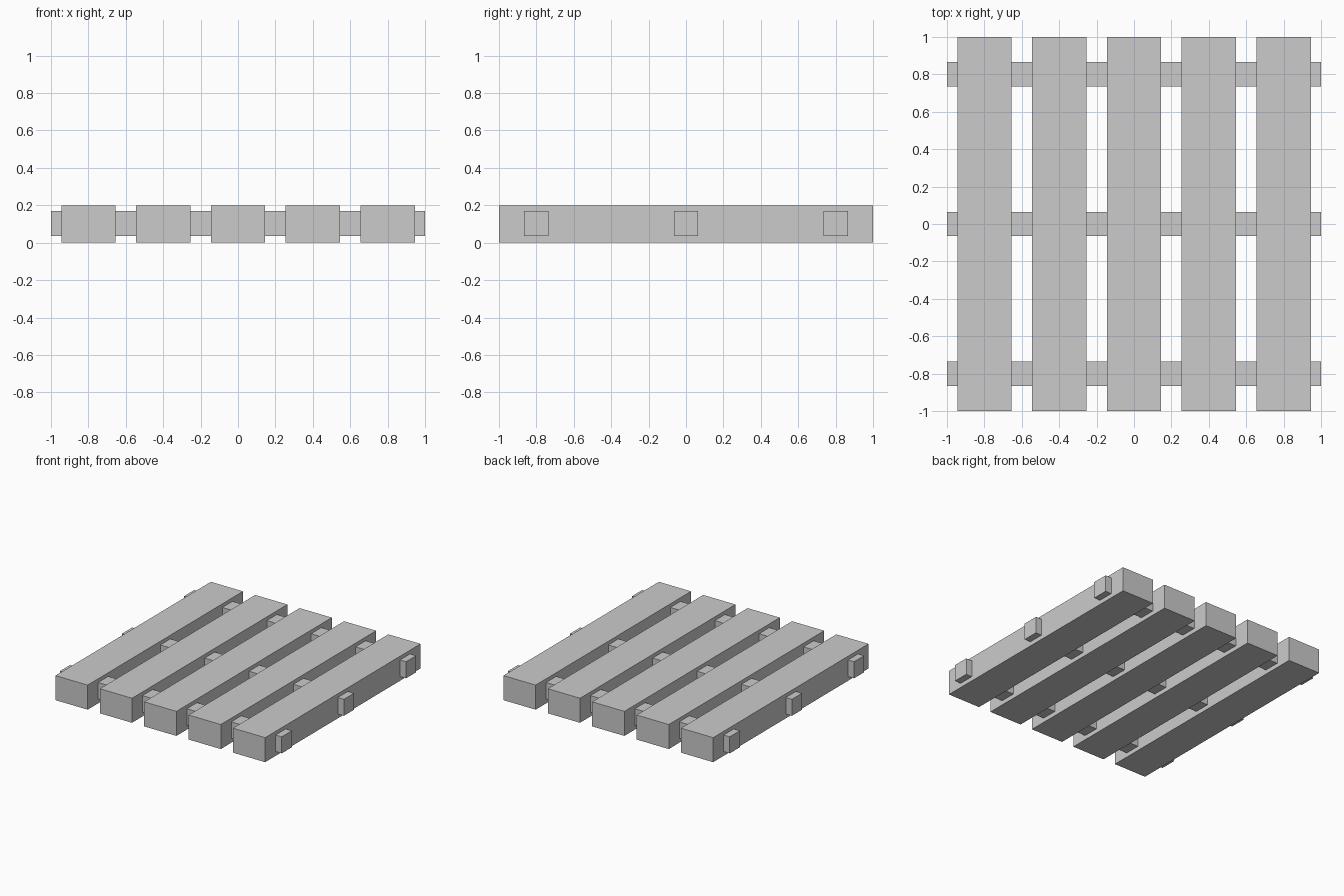
import bpy

if "Cube" in bpy.data.objects:
    bpy.data.objects.remove(bpy.data.objects["Cube"])


def box(name, center, size):
    bpy.ops.mesh.primitive_cube_add(size=1, location=center)
    obj = bpy.context.object
    obj.name = name
    obj.scale = size
    bpy.ops.object.transform_apply(location=False, rotation=False, scale=True)
    return obj


# Five thick planks running front to back
for i in range(5):
    box(f"plank_{i + 1}", (-0.8 + 0.4 * i, 0, 0.1), (0.29, 2.0, 0.2))

# Three cross rails passing through the planks
for i in range(3):
    box(f"cross_rail_{i + 1}", (0, -0.8 + 0.8 * i, 0.1025), (2.0, 0.13, 0.135))
